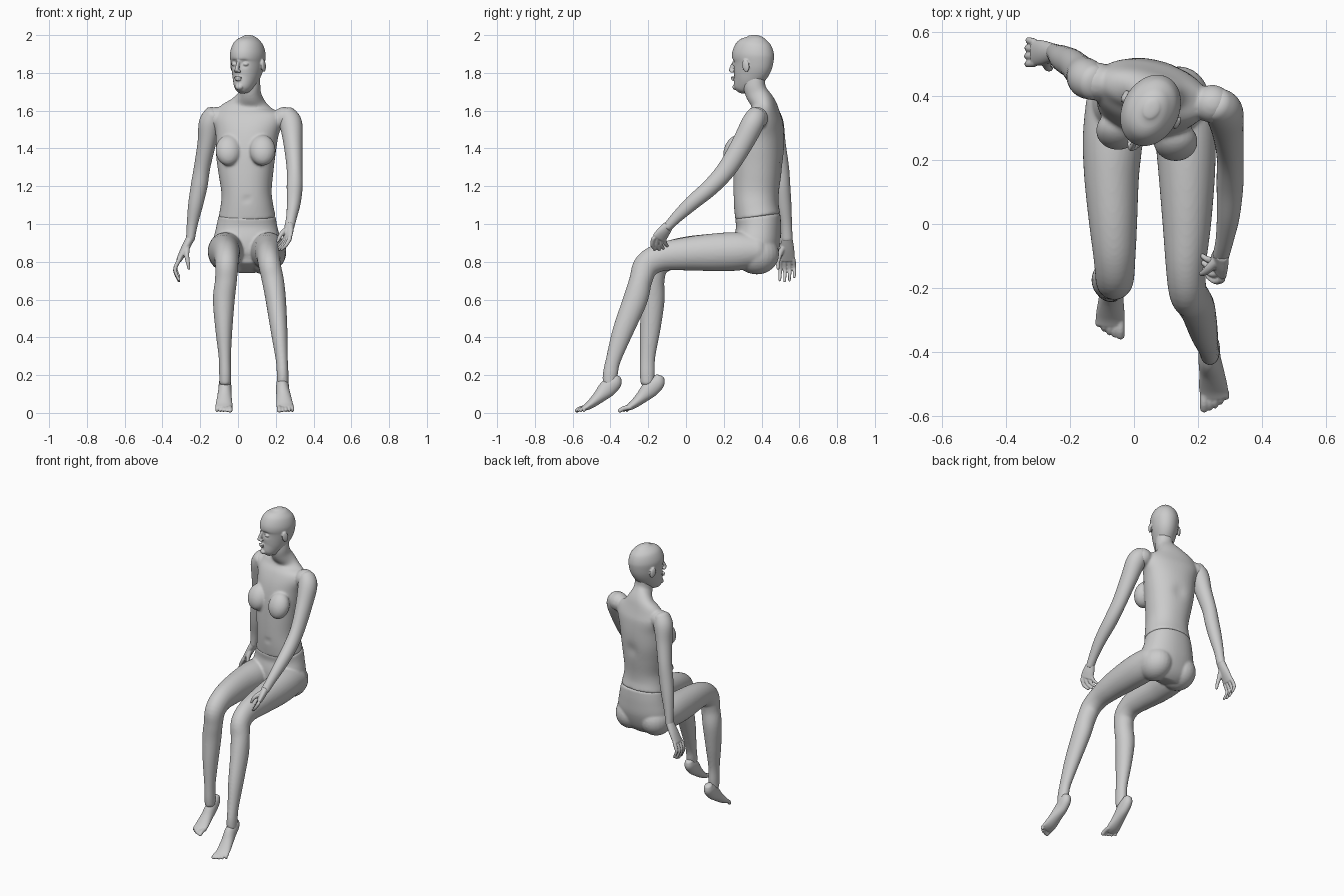
import bpy, bmesh, math
from mathutils import Vector, Matrix


def catmull(a, b, c, d, t):
    return [0.5 * (2*q + (r-p)*t + (2*p-5*q+4*r-s)*t*t + (3*q-p-3*r+s)*t**3)
            for p, q, r, s in zip(a, b, c, d)]


def loft(bm, secs, side=(1, 0, 0), n=32, sub=5, cap=0.6, power=2.0):
    """Smooth tube through sections (x, y, z, half_width, half_depth, turn)."""
    s = [list(p) + [0] * (6 - len(p)) for p in secs]
    s = [s[0]] + s + [s[-1]]
    pts = [catmull(*s[i:i+4], k / sub) for i in range(len(s) - 3) for k in range(sub)] + [s[-1]]
    cen = [Vector(p[:3]) for p in pts]
    rings = []
    for i, p in enumerate(pts):
        t = (cen[min(i+1, len(cen)-1)] - cen[max(i-1, 0)]).normalized()
        u = Matrix.Rotation(math.radians(p[5]), 3, 'Z') @ Vector(side)
        u = (u - t * u.dot(t)).normalized()
        rings.append((cen[i], u, t.cross(u), t, p[3], p[4]))

    def rounded(ring, sign):
        c, u, v, t, a, b = ring
        return [(c + t * sign * cap * min(a, b) * math.sin(h), u, v, t,
                 a * math.cos(h), b * math.cos(h)) for h in (0.4, 0.8, 1.15, 1.45)]
    rings = rounded(rings[0], -1)[::-1] + rings + rounded(rings[-1], 1)
    loops = []
    for c, u, v, t, a, b in rings:
        row = []
        for k in range(n):
            w = 2 * math.pi * k / n
            x, y = math.cos(w), math.sin(w)
            x = math.copysign(abs(x) ** (2 / power), x)
            y = math.copysign(abs(y) ** (2 / power), y)
            row.append(bm.verts.new(c + u * x * a + v * y * b))
        loops.append(row)
    faces = [bm.faces.new((p[k], p[(k+1) % n], q[(k+1) % n], q[k]))
             for p, q in zip(loops, loops[1:]) for k in range(n)]
    faces += [bm.faces.new(loops[0][::-1]), bm.faces.new(loops[-1])]
    bmesh.ops.recalc_face_normals(bm, faces=faces)


def blob(bm, loc, size, tilt=0):
    m = Matrix.Translation(loc) @ Matrix.Rotation(math.radians(tilt), 4, 'X') @ Matrix.Diagonal((*size, 1))
    bmesh.ops.create_uvsphere(bm, u_segments=24, v_segments=16, radius=1, matrix=m)


def dent(bm, loc, radius, push):
    for v in bm.verts:
        d = (v.co - Vector(loc)).length / radius
        v.co += Vector(push) * math.exp(-d * d * 2)


def finish(name, bm, voxel=None, smooth=4):
    me = bpy.data.meshes.new(name)
    bm.to_mesh(me)
    bm.free()
    me.polygons.foreach_set("use_smooth", [True] * len(me.polygons))
    ob = bpy.data.objects.new(name, me)
    bpy.context.collection.objects.link(ob)
    if voxel:
        r = ob.modifiers.new("blend", 'REMESH')
        r.mode, r.voxel_size, r.use_smooth_shade = 'VOXEL', voxel, True
        m = ob.modifiers.new("soften", 'SMOOTH')
        m.factor, m.iterations = 0.5, smooth
    return ob


# Head, built facing -y and then turned
bm = bmesh.new()
loft(bm, [(0, -.078, 1.703, .025, .026), (0, -.068, 1.72, .043, .048), (0, -.04, 1.76, .062, .077),
          (0, -.02, 1.80, .073, .097), (0, -.003, 1.85, .083, .112), (0, 0, 1.90, .088, .116),
          (0, .003, 1.95, .075, .098), (0, .005, 1.98, .05, .066), (0, .005, 1.994, .026, .034)],
     n=64, sub=8, cap=0.25)
for sx in (-1, 1):
    dent(bm, (sx * .034, -.108, 1.848), .026, (0, .014, 0))
    blob(bm, (sx * .033, -.091, 1.846), (.017, .014, .010))
    blob(bm, (sx * .092, .003, 1.838), (.009, .021, .034), 12)
    blob(bm, (sx * .010, -.122, 1.808), (.009, .011, .008))
loft(bm, [(0, -.108, 1.862, .008, .01), (0, -.121, 1.835, .009, .013), (0, -.131, 1.812, .011, .013)], n=20)
blob(bm, (0, -.117, 1.776), (.024, .010, .006))
blob(bm, (0, -.115, 1.765), (.020, .010, .007))
blob(bm, (0, -.103, 1.725), (.022, .016, .016))
head = finish("head", bm, 0.004, 3)
head.location = (.052, .355, 0)
head.rotation_euler.z = math.radians(-27)

# Torso with neck and bust
bm = bmesh.new()
loft(bm, [(.048, .38, 1.04, .151, .12, -2), (.047, .372, 1.10, .139, .118, -4),
          (.045, .371, 1.17, .133, .12, -6), (.042, .378, 1.27, .145, .125, -9),
          (.041, .387, 1.37, .158, .127, -12), (.047, .397, 1.47, .167, .118, -12),
          (.053, .408, 1.55, .185, .098, -12), (.056, .413, 1.605, .16, .07, -12),
          (.06, .405, 1.645, .095, .06, -14), (.064, .375, 1.69, .058, .059, -18),
          (.063, .362, 1.73, .054, .058, -22), (.06, .362, 1.78, .053, .058, -26)],
     n=48, power=2.2, cap=0.1)
for x, y in ((-.05, .292), (.13, .257)):
    blob(bm, (x, y, 1.39), (.069, .056, .085), -22)
for x, y in ((-.115, .445), (.245, .375)):
    blob(bm, (x, y, 1.56), (.062, .06, .06))
dent(bm, (.047, .25, 1.13), .018, (0, .012, 0))
dent(bm, (.06, .53, 1.33), .06, (0, -.012, 0))
finish("torso", bm, 0.007, 8)

# Pelvis, buttocks and legs
bm = bmesh.new()
loft(bm, [(.048, .38, 1.04, .151, .121), (.047, .384, .98, .163, .119), (.047, .375, .90, .18, .124),
          (.047, .362, .82, .175, .11), (.047, .345, .77, .13, .08)], n=48, cap=0.15, power=2.2)
for x in (-.045, .14):
    blob(bm, (x, .375, .84), (.1, .118, .107))
loft(bm, [(-.06, .38, .86, .09, .09), (-.066, .27, .855, .094, .102), (-.07, .15, .85, .086, .1),
          (-.065, 0, .845, .075, .088), (-.061, -.1, .828, .066, .076), (-.06, -.162, .78, .061, .07),
          (-.064, -.175, .70, .058, .061), (-.075, -.175, .60, .058, .062), (-.075, -.189, .45, .046, .055),
          (-.07, -.203, .30, .033, .041), (-.068, -.205, .21, .032, .04), (-.068, -.205, .16, .031, .036)])
loft(bm, [(.155, .38, .86, .09, .09), (.161, .27, .855, .094, .102), (.165, .15, .85, .088, .1),
          (.165, 0, .842, .076, .088), (.162, -.13, .825, .063, .075), (.168, -.21, .78, .059, .069),
          (.185, -.24, .70, .058, .061), (.2, -.268, .60, .054, .065), (.218, -.335, .43, .044, .055),
          (.232, -.385, .28, .032, .04), (.236, -.4, .21, .031, .04), (.237, -.405, .16, .03, .036)])
finish("hips_and_legs", bm, 0.007, 6)


# Feet on tiptoe; inner is the x direction of the big toe
def foot(name, x, y, drift, inner):
    bm = bmesh.new()
    loft(bm, [(x, y + .03, .185, .026, .03), (x, y + .018, .16, .032, .042), (x, y - .02, .125, .035, .046),
              (x + drift * .4, y - .063, .082, .039, .033), (x + drift * .7, y - .11, .042, .045, .022),
              (x + drift, y - .142, .024, .044, .014)])
    for i in range(5):
        tx = x + drift + inner * (.034 - .0172 * i)
        r = .013 if i == 0 else .0095
        end = y - .178 + .004 * i * i * .6
        loft(bm, [(tx, y - .125, .03, r, r), (tx, (end + y - .13) / 2 - .005, .023, r, r),
                  (tx, end, .012, r, r * .85)], n=14, cap=1)
    finish(name, bm, 0.004, 4)


foot("right_foot", -.069, -.172, -.007, 1)
foot("left_foot", .236, -.4, .017, -1)

# Arms
bm = bmesh.new()
loft(bm, [(-.125, .442, 1.58, .053, .056), (-.148, .455, 1.53, .06, .062), (-.165, .472, 1.43, .049, .055),
          (-.19, .498, 1.30, .043, .047), (-.206, .508, 1.20, .044, .044), (-.225, .518, 1.10, .039, .04),
          (-.242, .53, 1.0, .029, .031), (-.252, .535, .92, .023, .029)])
finish("right_arm", bm)
bm = bmesh.new()
loft(bm, [(.255, .375, 1.575, .053, .053), (.28, .352, 1.53, .06, .06), (.292, .295, 1.42, .05, .056),
          (.3, .215, 1.29, .042, .05), (.3, .13, 1.195, .042, .045), (.295, .03, 1.11, .036, .039),
          (.283, -.05, 1.035, .028, .03), (.272, -.097, .985, .026, .024)])
finish("left_arm", bm)


# Relaxed hands: palm, four curled fingers and a thumb
def hand(name, wrist, knuckle, mid, tip, side, thumb):
    wrist, knuckle, mid, tip, side = map(Vector, (wrist, knuckle, mid, tip, side))
    bm = bmesh.new()
    half = wrist.lerp(knuckle, .5)
    loft(bm, [(*wrist, .029, .023), (*half, .038, .021), (*knuckle, .042, .015)], side=side, cap=.5)
    for i in range(4):
        off = side * (.0335 - .0223 * i)
        reach = (.95, 1, .95, .8)[i]
        a, b, c = [knuckle.lerp(p, reach) + off * k for p, k in ((knuckle, 1), (mid, 1.12), (tip, 1.15))]
        loft(bm, [(*half.lerp(a, .8), .010, .010), (*a, .0115, .0115), (*b, .010, .010), (*c, .0075, .0075)],
             side=side, n=14, cap=1)
    loft(bm, [(*p, r, r) for p, r in zip(thumb, (.015, .014, .011, .008))], side=side, n=14, cap=1)
    finish(name, bm, 0.0035, 4)


hand("right_hand", (-.252, .535, .925), (-.312, .535, .81), (-.334, .537, .755), (-.312, .535, .698), (0, -1, 0),
     [(-.268, .52, .885), (-.272, .497, .84), (-.266, .487, .80), (-.26, .487, .765)])
hand("left_hand", (.272, -.095, .99), (.262, -.143, .925), (.24, -.145, .89), (.215, -.13, .866), (.35, -.9, -.1),
     [(.262, -.11, .975), (.238, -.135, .955), (.222, -.15, .935), (.21, -.155, .91)])
